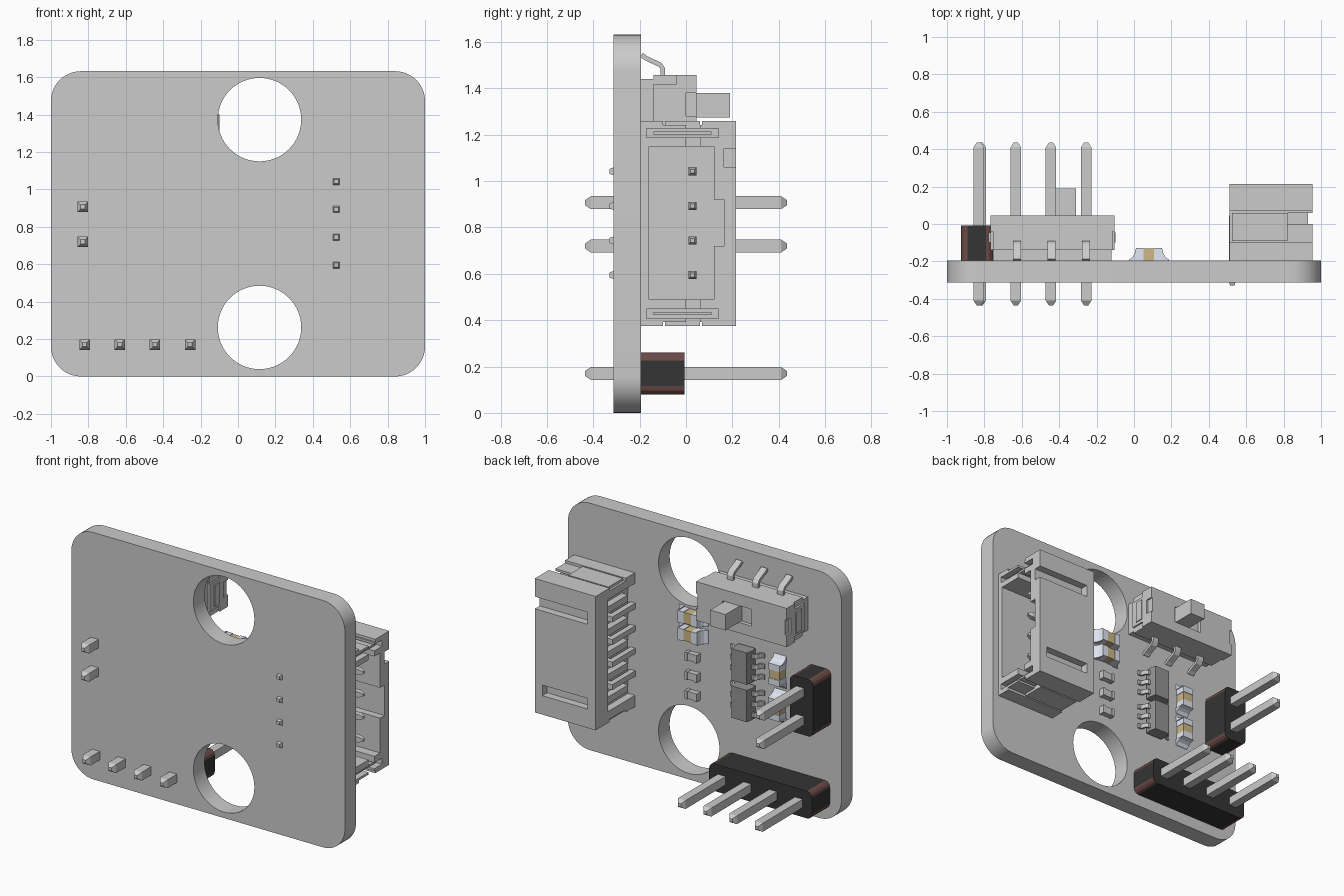
import bpy, bmesh, math
from mathutils import Vector

if "Cube" in bpy.data.objects:
    bpy.data.objects.remove(bpy.data.objects["Cube"])

BACK = -0.195  # component side of the board


def material(name, rgb):
    m = bpy.data.materials.new(name)
    m.diffuse_color = (*rgb, 1)
    m.use_nodes = True
    m.node_tree.nodes["Principled BSDF"].inputs["Base Color"].default_value = m.diffuse_color
    return m


BLACK = material("black_plastic", (0.035, 0.035, 0.035))
BROWN = material("brown_corner", (0.15, 0.07, 0.065))
GOLD = material("ceramic_tan", (0.62, 0.48, 0.24))
SOLDER = material("solder", (0.75, 0.8, 0.9))
DARK = material("dark_grey", (0.3, 0.3, 0.3))


def finish(name, bm, mat=None):
    bmesh.ops.recalc_face_normals(bm, faces=bm.faces[:])
    me = bpy.data.meshes.new(name)
    bm.to_mesh(me)
    bm.free()
    ob = bpy.data.objects.new(name, me)
    bpy.context.collection.objects.link(ob)
    if mat:
        me.materials.append(mat)
    return ob


def loft(name, rings, mat=None):
    bm = bmesh.new()
    rows = [[bm.verts.new(p) for p in r] for r in rings]
    n = len(rows[0])
    for a, b in zip(rows, rows[1:]):
        for i in range(n):
            bm.faces.new((a[i], a[(i + 1) % n], b[(i + 1) % n], b[i]))
    bm.faces.new(rows[0])
    bm.faces.new(rows[-1])
    return finish(name, bm, mat)


def at(axis, p, t):
    return {"x": (t, *p), "y": (p[0], t, p[1]), "z": (*p, t)}[axis]


def prism(name, pts, axis, lo, hi, mat=None):
    return loft(name, [[at(axis, p, t) for p in pts] for t in (lo, hi)], mat)


def box(name, x, y, z, mat=None):
    return prism(name, [(x[0], y[0]), (x[1], y[0]), (x[1], y[1]), (x[0], y[1])], "z", *z, mat)


def rounded(x0, x1, z0, z1, r, seg):
    pts = []
    for k, (cx, cz) in enumerate([(x1 - r, z1 - r), (x0 + r, z1 - r), (x0 + r, z0 + r), (x1 - r, z0 + r)]):
        for i in range(seg + 1):
            a = math.pi / 2 * (k + i / seg)
            pts.append((cx + r * math.cos(a), cz + r * math.sin(a)))
    return pts


def ribbon(name, path, th, axis, lo, hi):
    # flat strip following a path
    P = [Vector(p) for p in path]
    left, right = [], []
    for i, p in enumerate(P):
        d = (P[min(i + 1, len(P) - 1)] - P[max(i - 1, 0)]).normalized()
        n = Vector((-d.y, d.x)) * th / 2
        left.append(tuple(p + n))
        right.append(tuple(p - n))
    return prism(name, left + right[::-1], axis, lo, hi)


def cut(ob, cutters):
    bpy.context.view_layer.objects.active = ob
    for c in cutters:
        m = ob.modifiers.new("cut", "BOOLEAN")
        m.operation, m.solver, m.object = "DIFFERENCE", "EXACT", c
        bpy.ops.object.modifier_apply(modifier=m.name)
        bpy.data.objects.remove(c)


def smooth(ob):
    bpy.ops.object.select_all(action="DESELECT")
    ob.select_set(True)
    bpy.context.view_layer.objects.active = ob
    bpy.ops.object.shade_smooth_by_angle(angle=math.radians(35))


def square(axis, a, b, h, t):
    return [at(axis, (a + i * h, b + j * h), t) for i, j in ((-1, -1), (1, -1), (1, 1), (-1, 1))]


# circuit board with two large holes
board = prism("circuit_board", rounded(-1, 1, 0, 1.632, 0.16, 12), "y", -0.312, BACK)
cut(board, [prism("hole", [(0.115 + 0.223 * math.cos(i * math.tau / 64), cz + 0.223 * math.sin(i * math.tau / 64))
                           for i in range(64)], "y", -0.5, 0) for cz in (0.262, 1.373)])
smooth(board)


# pin headers
def header(name, x0, x1, z0, z1, pins):
    ob = prism(name + "_body", rounded(x0, x1, z0, z1, 0.035, 3), "y", BACK, -0.007, BLACK)
    ob.data.materials.append(BROWN)
    for f in ob.data.polygons:
        if abs(f.normal.x) > 0.05 and abs(f.normal.z) > 0.05:
            f.material_index = 1
    for x, z in pins:
        loft(name + "_pin", [square("y", x, z, h, y) for y, h in
                             ((-0.435, 0.011), (-0.41, 0.028), (0.41, 0.028), (0.435, 0.011))])


header("four_pin_header", -0.915, -0.165, 0.08, 0.26, [(-0.82 + 0.188 * i, 0.17) for i in range(4)])
header("two_pin_header", -0.925, -0.755, 0.625, 1.0, [(-0.83, 0.72), (-0.83, 0.907)])

# side-entry connector housing
housing = box("connector_housing", (0.51, 0.955), (BACK, 0.215), (0.375, 1.26))
cuts = [box("c", (0.62, 1), (-0.16, 0.12), (0.49, 1.15)),       # mating cavity
        box("c", (0.62, 1), (0.1, 0.165), (0.72, 0.92)),        # key slot
        box("c", (0.4, 0.56), (-0.3, 0.085), (0.45, 1.19)),     # lead recess
        box("c", (0.57, 1), (0.165, 0.3), (1.06, 1.14)),        # upper face slot
        box("c", (0.57, 0.9), (0.165, 0.3), (0.5, 0.57))]       # lower face slot
for s in (-1, 1):
    def zr(a, b):
        return sorted((0.8175 + s * a, 0.8175 + s * b))
    cuts += [box("c", (0.4, 1), (-0.1, 0.07), zr(0.425, 0.6)),  # end groove
             box("c", (0.65, 1), (-0.17, 0.14), zr(0.37, 0.41)),  # spring slot
             box("c", (0.82, 1), (0.0, 0.06), zr(0.3, 0.5))]    # end window
    box("connector_end_tab", (0.525, 0.82), (-0.09, 0.06), zr(0.415, 0.442))
    box("connector_slot_rib", (0.65, 0.93), (-0.14, 0.11), zr(0.383, 0.396))
cut(housing, cuts)

# connector contacts: mating pin, bent leg and board tail
for i in range(4):
    z = 0.595 + 0.149 * i
    loft("connector_pin", [square("x", 0.028, z, h, x) for x, h in ((0.53, 0.018), (0.87, 0.018), (0.9, 0.008))])
    loft("connector_leg", [square("y", 0.525, z, h, y) for y, h in ((-0.33, 0.011), (-0.31, 0.018), (0.046, 0.018))])
for i in range(5):
    z = 0.52 + 0.149 * i
    box("connector_back_rib", (0.515, 0.57), (-0.13, 0.09), (z - 0.022, z + 0.022))

# slide switch
ZC = 1.33
box("switch_base", (-0.755, -0.12), (BACK, -0.1), (ZC - 0.11, ZC + 0.11))
shell = box("switch_shell", (-0.768, -0.105), (-0.14, 0.045), (ZC - 0.128, ZC + 0.128))
cuts = [box("c", (-0.51, -0.3), (0.02, 0.1), (1.272, 1.383))]   # slider window
for x in (-0.8, -0.115):
    cuts.append(box("c", (x, x + 0.045), (-0.2, -0.04), (ZC - 0.2, ZC - 0.09)))
    cuts.append(box("c", (x, x + 0.045), (-0.2, -0.04), (ZC + 0.09, ZC + 0.2)))
    cuts.append(box("c", (x, x + 0.045), (0.0, 0.1), (ZC - 0.05, ZC + 0.05)))
cut(shell, cuts)
box("switch_slider", (-0.422, -0.31), (0.0, 0.19), (1.275, 1.38))
for x in (-0.778, -0.115):
    box("switch_end_tab", (x, x + 0.016), (-0.1, -0.045), (ZC - 0.07, ZC + 0.07))
path = [(-0.1, 0.08), (-0.1, 0.155), (-0.112, 0.172), (-0.172, 0.2), (-0.192, 0.215)]
for i in range(3):
    x = -0.625 + 0.184 * i
    for s in (-1, 1):
        ribbon("switch_lead", [(y, ZC + s * d) for y, d in path], 0.02, "x", x - 0.022, x + 0.022)


# chip capacitors with concave solder fillets
def capacitor(cx, cz, upright):
    axis, c, w = ("x", cz, cx) if upright else ("z", cx, cz)
    order = (lambda d, y: (y, c + d)) if upright else (lambda d, y: (c + d, y))

    def part(name, prof, half, mat):
        prism(name, [order(d, y) for d, y in prof], axis, w - half, w + half, mat)
    part("capacitor_body", [(-0.03, BACK), (0.03, BACK), (0.03, -0.13), (-0.03, -0.13)], 0.036, GOLD)
    for s in (-1, 1):
        part("capacitor_end", [(s * d, y) for d, y in
             ((0.028, BACK), (0.07, BACK), (0.07, -0.127), (0.028, -0.127))], 0.039, SOLDER)
        part("solder_fillet", [(s * d, y) for d, y in
             ((0.066, BACK), (0.108, BACK), (0.105, -0.189), (0.088, -0.178), (0.077, -0.158), (0.07, -0.13),
              (0.066, -0.13))], 0.045, SOLDER)


for x, z, up in ((0.08, 1.095, False), (0.08, 0.98, False), (-0.555, 0.895, True), (-0.555, 0.665, True)):
    capacitor(x, z, up)

# small chip resistors
for z in (0.575, 0.702, 0.829):
    box("resistor_body", (0.045, 0.105), (BACK, -0.16), (z - 0.024, z + 0.024))
    for x in (0.03, 0.1):
        box("resistor_end", (x, x + 0.02), (BACK, -0.155), (z - 0.027, z + 0.027))

# six-lead integrated circuits
for z in (0.897, 0.65):
    prof = [(-0.378, -0.185), (-0.258, -0.185), (-0.253, -0.145), (-0.262, -0.1), (-0.374, -0.1), (-0.383, -0.145)]
    prism("chip_body", prof, "z", z - 0.105, z + 0.105, DARK)
    for dz in (-0.07, 0, 0.07):
        for s in (-1, 1):
            ribbon("chip_lead", [(-0.318 + s * d, y) for d, y in
                                 ((0.05, -0.147), (0.078, -0.147), (0.088, -0.155), (0.096, -0.18), (0.106, -0.189),
                                  (0.125, -0.189))], 0.012, "z", z + dz - 0.015, z + dz + 0.015)
